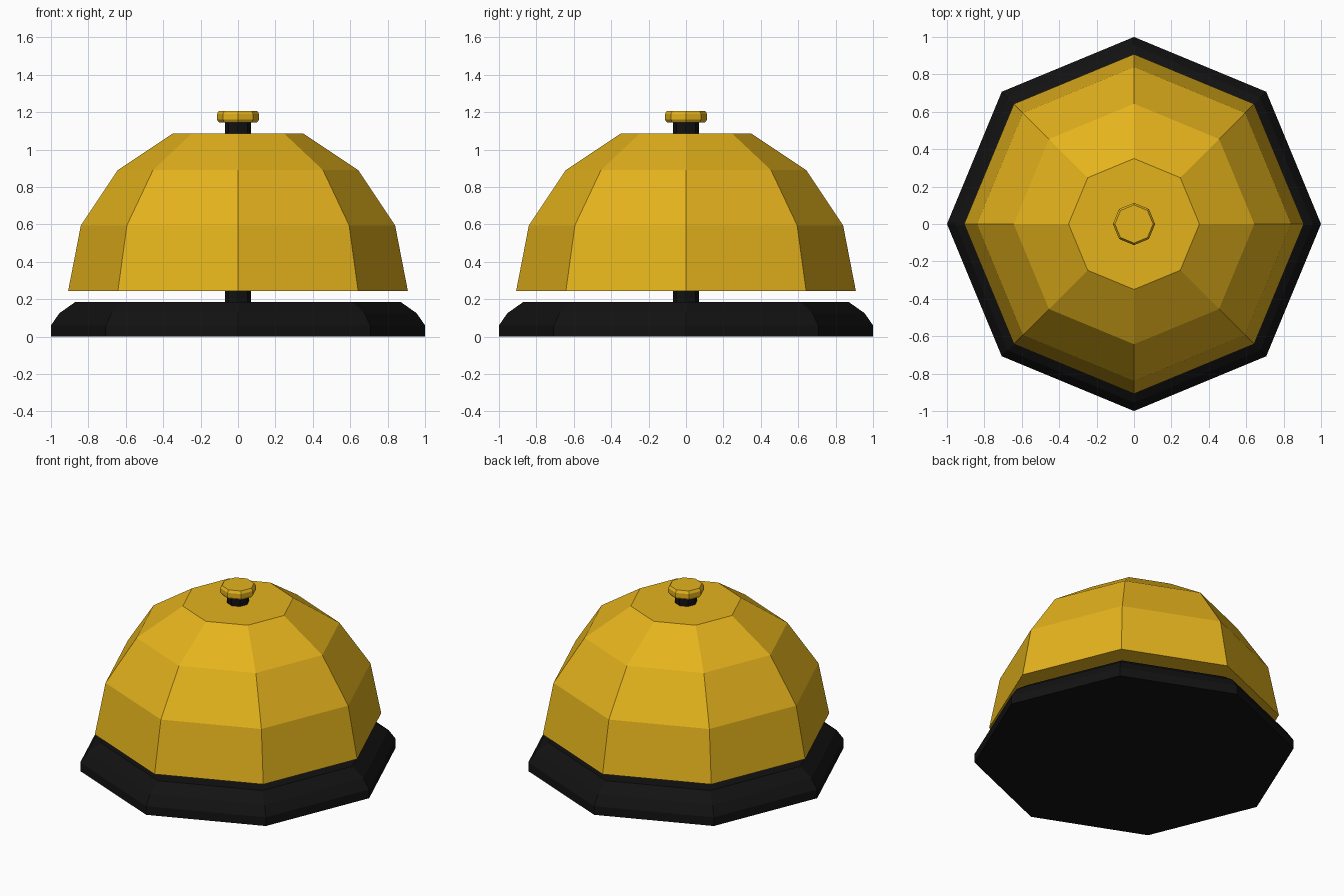
import bpy, bmesh
from math import cos, sin, tau

if "Cube" in bpy.data.objects:
    bpy.data.objects.remove(bpy.data.objects["Cube"])

SIDES = 8


def material(name, color):
    mat = bpy.data.materials.new(name)
    mat.diffuse_color = color
    mat.use_nodes = True
    mat.node_tree.nodes["Principled BSDF"].inputs["Base Color"].default_value = mat.diffuse_color
    return mat


def lathe(name, profile, mat):
    """Closed eight-sided solid from (radius, height) pairs, bottom to top."""
    bm = bmesh.new()
    rings = [[bm.verts.new((r * cos(tau * i / SIDES), r * sin(tau * i / SIDES), z))
              for i in range(SIDES)] for r, z in profile]
    for low, high in zip(rings, rings[1:]):
        for i in range(SIDES):
            j = (i + 1) % SIDES
            bm.faces.new((low[i], low[j], high[j], high[i]))
    bm.faces.new(rings[0][::-1])
    bm.faces.new(rings[-1])
    mesh = bpy.data.meshes.new(name)
    bm.to_mesh(mesh)
    bm.free()
    mesh.materials.append(mat)
    obj = bpy.data.objects.new(name, mesh)
    bpy.context.collection.objects.link(obj)
    return obj


black = material("black", (0.006, 0.006, 0.006, 1))
brass = material("brass", (0.78, 0.45, 0.012, 1))

# Bevelled base plate
lathe("base", [(1, 0), (1, 0.06), (0.955, 0.125), (0.87, 0.185)], black)
# Central post, running from the base up to the button
lathe("post", [(0.07, 0.15), (0.07, 1.15)], black)
# Faceted bell dome
lathe("bell", [(0.908, 0.245), (0.84, 0.595), (0.643, 0.89), (0.35, 1.085)], brass)
# Push button on top
lathe("button", [(0.102, 1.145), (0.113, 1.16), (0.113, 1.19), (0.102, 1.207)], brass)
